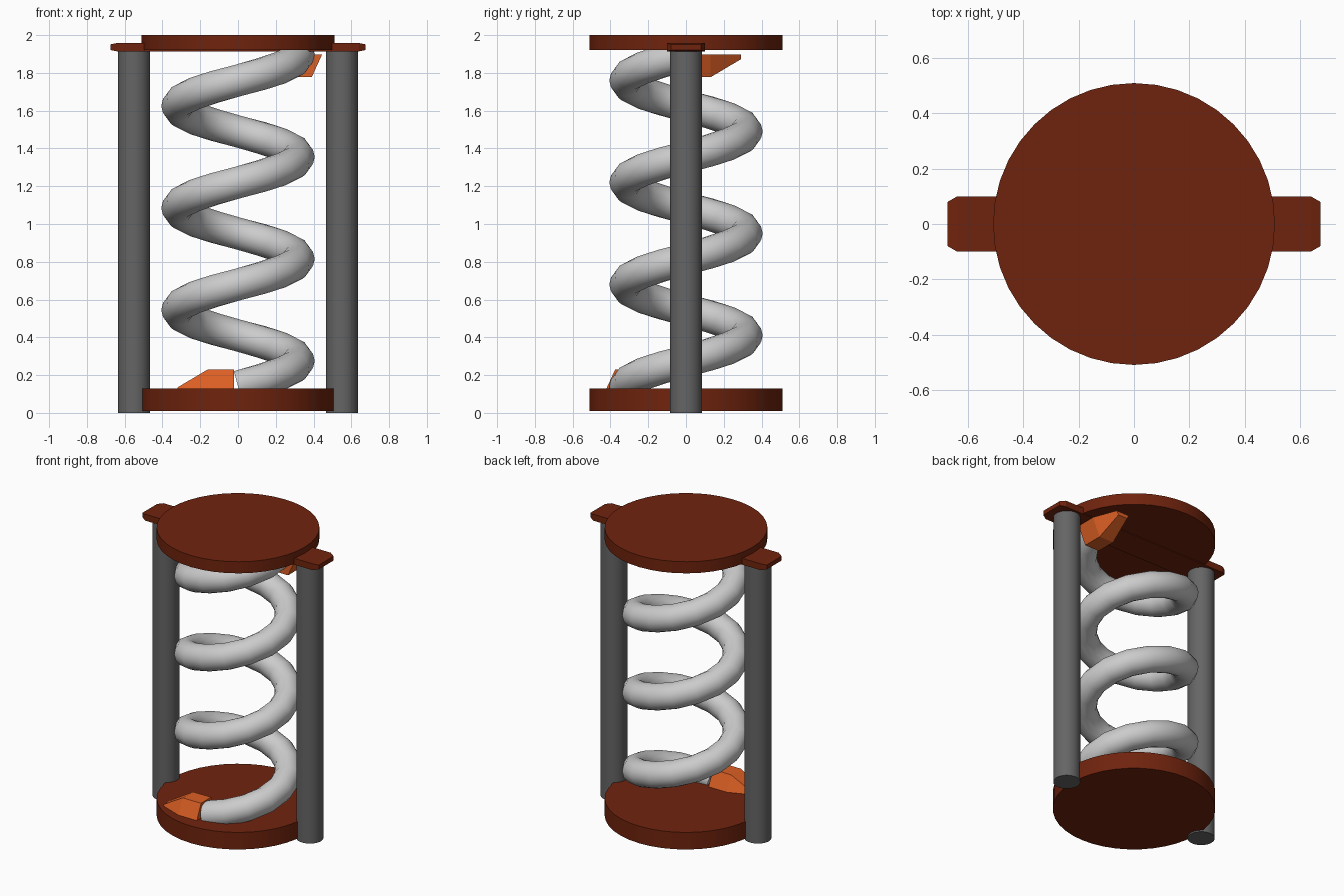
import bpy, bmesh
from math import cos, sin, pi, atan2
from mathutils import Vector

if "Cube" in bpy.data.objects:
    bpy.data.objects.remove(bpy.data.objects["Cube"])


def material(name, rgb):
    m = bpy.data.materials.new(name)
    m.diffuse_color = (*rgb, 1)
    m.use_nodes = True
    m.node_tree.nodes["Principled BSDF"].inputs["Base Color"].default_value = m.diffuse_color
    return m


RUST = material("rust", (0.16, 0.017, 0.004))
ORANGE = material("orange", (0.72, 0.115, 0.018))
STEEL = material("dark_grey", (0.13, 0.13, 0.13))


def finish(ob, name, mat=None, smooth=False):
    ob.name = name
    if mat:
        ob.data.materials.append(mat)
    if smooth:
        bpy.ops.object.select_all(action='DESELECT')
        ob.select_set(True)
        bpy.context.view_layer.objects.active = ob
        bpy.ops.object.shade_smooth_by_angle(angle=0.7)
    return ob


def cylinder(name, x, r, z0, z1, mat, sides=32):
    bpy.ops.mesh.primitive_cylinder_add(vertices=sides, radius=r, depth=z1 - z0,
                                        location=(x, 0, (z0 + z1) / 2))
    return finish(bpy.context.object, name, mat, True)


def loft(name, rings, mat=None, smooth=False):
    """Skin a list of equally sized point rings and cap both ends."""
    bm = bmesh.new()
    vs = [[bm.verts.new(p) for p in ring] for ring in rings]
    n = len(vs[0])
    for a, b in zip(vs, vs[1:]):
        for i in range(n):
            j = (i + 1) % n
            bm.faces.new((a[i], a[j], b[j], b[i]))
    bm.faces.new(vs[0])
    bm.faces.new(vs[-1])
    bmesh.ops.recalc_face_normals(bm, faces=bm.faces)
    me = bpy.data.meshes.new(name)
    bm.to_mesh(me)
    bm.free()
    ob = bpy.data.objects.new(name, me)
    bpy.context.collection.objects.link(ob)
    return finish(ob, name, mat, smooth)


# Round plates and side posts
cylinder("bottom_plate", 0, 0.51, 0.01, 0.128, RUST, 40)
cylinder("top_plate", 0, 0.51, 1.92, 2.0, RUST, 40)
for side, x in (("left", -0.55), ("right", 0.55)):
    cylinder(side + "_post", x, 0.085, 0, 1.92, STEEL)

# Cross bar joining the posts, with chamfered ends
bar = [(-0.675, 0.08, 0.015), (-0.64, 0.1, 0.022), (0.64, 0.1, 0.022), (0.675, 0.08, 0.015)]
loft("cross_bar", [[(x, -w, 1.936 - h), (x, w, 1.936 - h), (x, w, 1.936 + h), (x, -w, 1.936 + h)]
                   for x, w, h in bar], RUST)

# Coil spring: round section swept along a helix
R, WIRE, PITCH, TURNS, STEPS, SIDES = 0.32, 0.086, 0.54, 3.25, 16, 14
rings = []
for k in range(int(TURNS * STEPS) + 1):
    t = 2 * pi * k / STEPS
    a = t - pi / 2
    out = Vector((cos(a), sin(a), 0))
    tangent = Vector((-R * sin(a), R * cos(a), PITCH / (2 * pi))).normalized()
    up = out.cross(tangent)
    c = out * R + Vector((0, 0, 0.14 + PITCH * k / STEPS))
    rings.append([c + WIRE * (out * cos(q) + up * sin(q))
                  for q in (2 * pi * i / SIDES for i in range(SIDES))])
loft("coil_spring", rings, None, True)

# Tapered end stops: distance along, base half width, top half width, height
stop = [(0.0, 0.11, 0.055, 0.12), (0.14, 0.11, 0.055, 0.12), (0.3, 0.05, 0.035, 0.025)]
section = [[(d, -b, 0), (d, b, 0), (d, t, h), (d, -t, h)] for d, b, t, h in stop]
loft("bottom_spring_stop", [[(-0.02 - d, -0.32 + s, 0.11 + u) for d, s, u in ring]
                            for ring in section], ORANGE)
loft("top_spring_stop", [[(0.335 + s, d - 0.01, 1.897 - u) for d, s, u in ring]
                         for ring in section], ORANGE)
